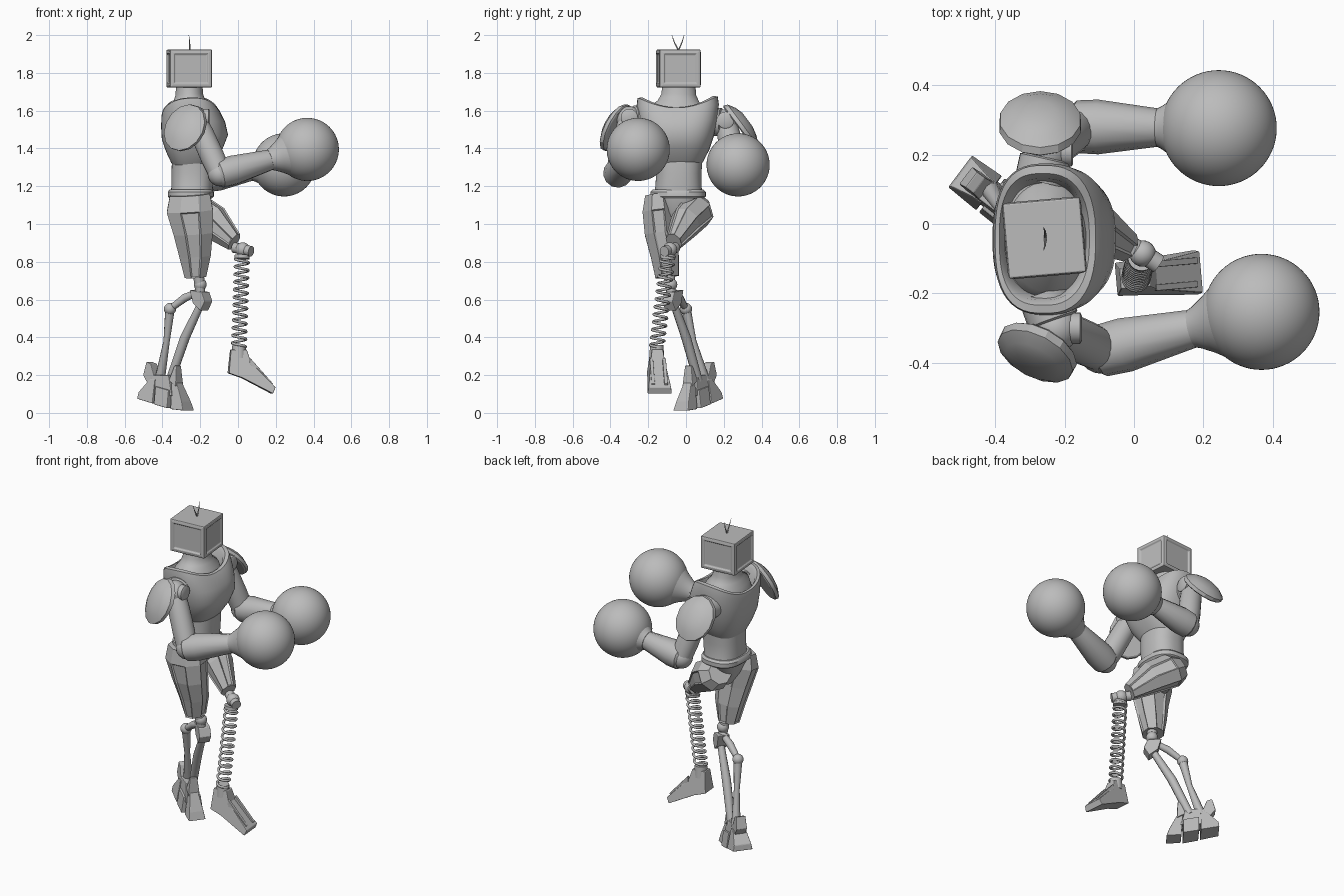
import bpy, bmesh, math
from mathutils import Vector, Matrix

old = bpy.data.objects.get("Cube")
if old:
    bpy.data.objects.remove(old)

grey = bpy.data.materials.new("grey_metal")
grey.use_nodes = True
tone = (0.5, 0.5, 0.5, 1)
grey.diffuse_color = tone
grey.node_tree.nodes["Principled BSDF"].inputs["Base Color"].default_value = tone


def finish(name, bm, smooth=None, bevel=0):
    bmesh.ops.recalc_face_normals(bm, faces=bm.faces)
    me = bpy.data.meshes.new(name)
    bm.to_mesh(me)
    bm.free()
    ob = bpy.data.objects.new(name, me)
    bpy.context.collection.objects.link(ob)
    me.materials.append(grey)
    if bevel:
        mod = ob.modifiers.new("bevel", "BEVEL")
        mod.width, mod.segments = bevel, 2
    if smooth:
        bpy.ops.object.select_all(action="DESELECT")
        ob.select_set(True)
        bpy.context.view_layer.objects.active = ob
        bpy.ops.object.shade_smooth_by_angle(angle=math.radians(smooth))
    return ob


def loft(name, rings, n=24, smooth=40, ref=(0, 0, 1), power=2, saddle=0, panel=0):
    """Skin over rings (centre, radius across, radius along ref, saddle weight)."""
    bm = bmesh.new()
    axis = (Vector(rings[-1][0]) - Vector(rings[0][0])).normalized()
    v = Vector(ref)
    v = (v - axis * v.dot(axis)).normalized()
    u = v.cross(axis)
    loops = []
    for c, ru, rv, *weight in rings:
        loop = []
        for i in range(n):
            a = math.tau * (i + 0.5) / n
            ca, sa = (math.copysign(abs(t) ** (2 / power), t) for t in (math.cos(a), math.sin(a)))
            lift = axis * saddle * ca * ca * sum(weight)
            loop.append(bm.verts.new(Vector(c) + u * ru * ca + v * rv * sa + lift))
        loops.append(loop)
    strips = []
    for row, (a, b) in enumerate(zip(loops, loops[1:])):
        for i in range(n):
            j = (i + 1) % n
            f = bm.faces.new((a[i], a[j], b[j], b[i]))
            if i % 2 and row:
                strips.append(f)
    bm.faces.new(loops[0])
    bm.faces.new(loops[-1])
    if panel:
        bmesh.ops.recalc_face_normals(bm, faces=bm.faces)
        bmesh.ops.inset_region(bm, faces=strips, thickness=panel, depth=-panel * 0.7)
    return finish(name, bm, smooth)


def limb(name, points, n=20, smooth=40):
    return loft(name, [(p, r, r) for p, r in points], n, smooth, (0.1, 0.2, 1))


def ball(name, centre, r, seg=40):
    bm = bmesh.new()
    bmesh.ops.create_uvsphere(bm, u_segments=seg, v_segments=seg // 2, radius=r,
                              matrix=Matrix.Translation(centre))
    return finish(name, bm, 60)


def prism(name, profile, width, origin, angle, top=1.0, bevel=0.004):
    """Side profile (forward, up) given a width, turned about z; higher points narrow by top."""
    bm = bmesh.new()
    zs = [z for _, z in profile]
    turn = Matrix.Translation(origin) @ Matrix.Rotation(math.radians(angle), 4, "Z")
    rows = []
    for side in (-1, 1):
        row = []
        for s, z in profile:
            w = 1 + (top - 1) * (z - min(zs)) / (max(zs) - min(zs))
            row.append(bm.verts.new(turn @ Vector((s, side * w * width / 2, z))))
        rows.append(row)
        bm.faces.new(row)
    for i in range(len(profile)):
        j = (i + 1) % len(profile)
        bm.faces.new((rows[0][i], rows[0][j], rows[1][j], rows[1][i]))
    return finish(name, bm, None, bevel)


# Head: box with recessed panels on its sides, and two thin antennae
bm = bmesh.new()
bmesh.ops.create_cube(bm, size=1)
walls = [f for f in bm.faces if abs(f.normal.z) < 0.5]
bmesh.ops.scale(bm, vec=(0.222, 0.215, 0.2), verts=bm.verts)
bmesh.ops.inset_individual(bm, faces=walls, thickness=0.03, depth=0.004)
bmesh.ops.inset_individual(bm, faces=walls, thickness=0.006, depth=-0.008)
bmesh.ops.transform(bm, verts=bm.verts, matrix=Matrix.Translation((-0.258, -0.04, 1.823))
                    @ Matrix.Rotation(math.radians(5), 4, "Z"))
finish("head", bm, None, 0.008)
for side, tip in (("left", -0.01), ("right", -0.075)):
    limb(side + "_antenna", [((-0.255, -0.04, 1.92), 0.004), ((-0.256, tip * 0.6 - 0.016, 1.96), 0.003),
                             ((-0.26, tip, 2.0), 0.001)], 6)


# Neck, chest, belly, belt and pelvis, stacked along z
def stack(name, rows, **kw):
    return loft(name, [((x, y, z), hy, hx, k) for z, x, y, hx, hy, k in rows], 48, 40, (1, 0, 0), **kw)


stack("neck", [(1.54, -0.25, -0.045, 0.13, 0.18, 0), (1.62, -0.255, -0.043, 0.11, 0.15, 0),
               (1.65, -0.257, -0.04, 0.085, 0.11, 0), (1.685, -0.258, -0.038, 0.073, 0.092, 0),
               (1.74, -0.258, -0.038, 0.07, 0.088, 0)])
stack("chest", [(1.31, -0.24, -0.038, 0.10, 0.115, 0), (1.33, -0.238, -0.038, 0.115, 0.13, 0),
                (1.39, -0.23, -0.042, 0.15, 0.165, 0), (1.46, -0.228, -0.043, 0.176, 0.19, 0),
                (1.53, -0.238, -0.043, 0.17, 0.21, 0.2), (1.585, -0.25, -0.043, 0.155, 0.218, 0.7),
                (1.605, -0.255, -0.043, 0.145, 0.213, 1), (1.608, -0.258, -0.043, 0.13, 0.19, 1),
                (1.59, -0.258, -0.043, 0.12, 0.175, 1), (1.57, -0.258, -0.043, 0.11, 0.16, 0)],
      power=2.6, saddle=0.065)
stack("belly", [(1.16, -0.245, -0.04, 0.11, 0.13, 0), (1.2, -0.243, -0.04, 0.11, 0.122, 0),
                (1.27, -0.24, -0.038, 0.112, 0.12, 0), (1.34, -0.24, -0.038, 0.11, 0.125, 0)], power=2.4)
stack("belt", [(1.135, -0.25, -0.042, 0.112, 0.135, 0), (1.145, -0.25, -0.042, 0.122, 0.147, 0),
               (1.17, -0.25, -0.042, 0.122, 0.147, 0), (1.182, -0.25, -0.042, 0.112, 0.135, 0)], power=2.6)
stack("pelvis", [(0.99, -0.24, -0.045, 0.04, 0.04, 0), (1.06, -0.24, -0.042, 0.085, 0.08, 0),
                 (1.15, -0.25, -0.042, 0.11, 0.13, 0)], power=2.6)

# Arms: shoulder joint, pad, upper arm, forearm and large round glove
arms = {
    "right": dict(shoulder=(-0.225, -0.3, 1.555), inner=(-0.26, -0.2, 1.55), elbow=(-0.095, -0.365, 1.265),
                  glove=(0.367, -0.253, 1.395), pad=(-0.28, -0.372, 1.51), out=(-0.46, -0.88, 0.12)),
    "left": dict(shoulder=(-0.25, 0.21, 1.54), inner=(-0.27, 0.12, 1.54), elbow=(-0.165, 0.28, 1.245),
                 glove=(0.244, 0.276, 1.313), pad=(-0.27, 0.292, 1.52), out=(0, 0.94, 0.33)),
}
for side, a in arms.items():
    sh, inner, el, gl, pad, out = (Vector(a[k]) for k in ("shoulder", "inner", "elbow", "glove", "pad", "out"))
    limb(side + "_shoulder_axle", [(inner, 0.075), (inner.lerp(sh, 0.75), 0.075),
                                   (inner.lerp(sh, 0.8), 0.065), (sh, 0.065)])
    ball(side + "_shoulder_ball", sh, 0.068, 24)
    hub = sh + Vector((0.035, 0, 0.01))
    limb(side + "_shoulder_cap", [(hub, 0.045), (hub + Vector((0.035, 0, 0)), 0.045),
                                  (hub + Vector((0.04, 0, 0)), 0.036)])
    out.normalize()
    loft(side + "_shoulder_pad", [(pad - out * 0.018, 0.11, 0.13), (pad - out * 0.012, 0.12, 0.138),
                                  (pad + out * 0.01, 0.118, 0.136),
                                  (pad + out * 0.028 + Vector((0, 0, 0.01)), 0.085, 0.095),
                                  (pad + out * 0.036 + Vector((0, 0, 0.02)), 0.04, 0.045)], 14, 25)
    limb(side + "_upper_arm", [(sh, 0.055), (sh.lerp(el, 0.25), 0.062), (sh.lerp(el, 0.7), 0.064),
                               (sh.lerp(el, 0.95), 0.06)])
    ball(side + "_elbow", el, 0.066, 20)
    back = el.lerp(gl, -0.06)
    limb(side + "_forearm", [(back, 0.05), (el, 0.076), (el.lerp(gl, 0.15), 0.079),
                             (el.lerp(gl, 0.56), 0.056), (el.lerp(gl, 0.62), 0.05)], 12, 30)
    limb(side + "_cuff", [(el.lerp(gl, 0.57), 0.056), (el.lerp(gl, 0.6), 0.062),
                          (el.lerp(gl, 0.68), 0.085), (el.lerp(gl, 0.78), 0.12)], 32)
    ball(side + "_glove", gl, 0.167, 64)

# Thighs: faceted armour with long recessed strips
loft("right_thigh", [((-0.255, -0.15, 1.155), 0.072, 0.115), ((-0.255, -0.147, 1.07), 0.09, 0.132),
                     ((-0.237, -0.135, 0.95), 0.09, 0.112), ((-0.227, -0.112, 0.83), 0.08, 0.09),
                     ((-0.225, -0.1, 0.72), 0.067, 0.062)], 8, None, (1, 0, 0), panel=0.009)
loft("left_thigh", [((-0.285, 0.07, 1.1), 0.07, 0.07), ((-0.23, 0.058, 1.07), 0.095, 0.1),
                    ((-0.13, 0.0, 1.01), 0.083, 0.095), ((-0.02, -0.065, 0.905), 0.046, 0.052)],
     8, None, panel=0.009)

# Left knee, coil spring shin and wedge foot
knee = Vector((0.025, -0.085, 0.865))
ball("left_knee", knee, 0.038, 24)
limb("left_knee_pin", [(knee + Vector((-0.045, 0.03, 0.01)), 0.028), (knee + Vector((0.045, -0.03, -0.01)), 0.028)])
top, bottom = Vector((0.022, -0.095, 0.835)), Vector((0.005, -0.155, 0.35))
curve = bpy.data.curves.new("spring", "CURVE")
curve.dimensions, curve.bevel_depth, curve.bevel_resolution = "3D", 0.0075, 1
steps, turns = 192, 12
line = curve.splines.new("POLY")
line.points.add(steps)
for i, p in enumerate(line.points):
    t = i / steps
    c, w = top.lerp(bottom, t), math.tau * turns * t
    p.co = (c.x + 0.036 * math.cos(w), c.y + 0.036 * math.sin(w), c.z, 1)
spring = bpy.data.objects.new("left_shin_spring", curve)
curve.materials.append(grey)
bpy.context.collection.objects.link(spring)
limb("left_spring_cap", [(top, 0.04), (top.lerp(bottom, 0.04), 0.04)])
limb("left_ankle", [(bottom + Vector((0, 0, 0.01)), 0.035), (bottom - Vector((0, 0, 0.06)), 0.04)])
base = (0, -0.155, 0)
prism("left_foot", [(-0.04, 0.335), (0.045, 0.335), (0.065, 0.27), (0.195, 0.135), (0.18, 0.102),
                    (0.02, 0.185), (-0.052, 0.21)], 0.13, base, 5, 0.45)
for i in (-1, 1):
    prism("left_foot_rail", [(0.065, 0.29), (0.185, 0.155), (0.175, 0.14), (0.06, 0.26)], 0.018,
          (0, -0.155 + i * 0.034, 0), 5, 1, 0.002)

# Right knee and the two-rod shin
ball("right_knee", (-0.2, -0.08, 0.68), 0.034, 24)
limb("right_knee_stem", [((-0.21, -0.09, 0.74), 0.03), ((-0.195, -0.075, 0.6), 0.024)])
prism("right_knee_block", [(-0.05, 0.65), (0.03, 0.64), (0.05, 0.59), (0.02, 0.54), (-0.03, 0.58)],
      0.07, (-0.195, -0.07, 0), -37)
hinge, ankle = Vector((-0.36, 0.0, 0.55)), Vector((-0.4, 0.085, 0.17))
limb("right_link", [((-0.2, -0.07, 0.645), 0.018), ((-0.28, -0.035, 0.61), 0.022), (hinge, 0.017)], 10)
ball("right_hinge", hinge, 0.032, 20)
limb("right_rear_rod", [(hinge, 0.026), (hinge.lerp(ankle, 0.45), 0.017),
                        (ankle + Vector((-0.015, 0.015, 0)), 0.028)], 10)
limb("right_front_rod", [((-0.195, -0.065, 0.58), 0.02), ((-0.28, 0.0, 0.4), 0.026),
                         (ankle + Vector((0.04, -0.02, 0)), 0.024)], 10)

# Right foot: ankle block, heel, sole pieces, toe and fins
foot = (-0.485, 0.14, 0)
prism("right_ankle", [(0.05, 0.1), (0.06, 0.2), (0.17, 0.2), (0.2, 0.09)], 0.085, foot, -37, 0.75)
prism("right_heel", [(-0.02, 0.075), (-0.015, 0.11), (0.05, 0.18), (0.085, 0.18), (0.085, 0.05)],
      0.125, foot, -37, 0.6)
prism("right_mid_sole", [(0.095, 0.045), (0.095, 0.14), (0.185, 0.12), (0.185, 0.025)], 0.13, foot, -37, 0.75)
prism("right_toe", [(0.195, 0.02), (0.185, 0.16), (0.22, 0.16), (0.265, 0.06), (0.28, 0.012)],
      0.1, foot, -37, 0.5)
prism("right_heel_fin", [(0.0, 0.2), (0.02, 0.27), (0.05, 0.26), (0.08, 0.18), (0.05, 0.13)],
      0.07, foot, -37, 0.8)
prism("right_toe_fin", [(0.17, 0.17), (0.2, 0.25), (0.215, 0.25), (0.22, 0.14)], 0.07, foot, -37, 0.6)
